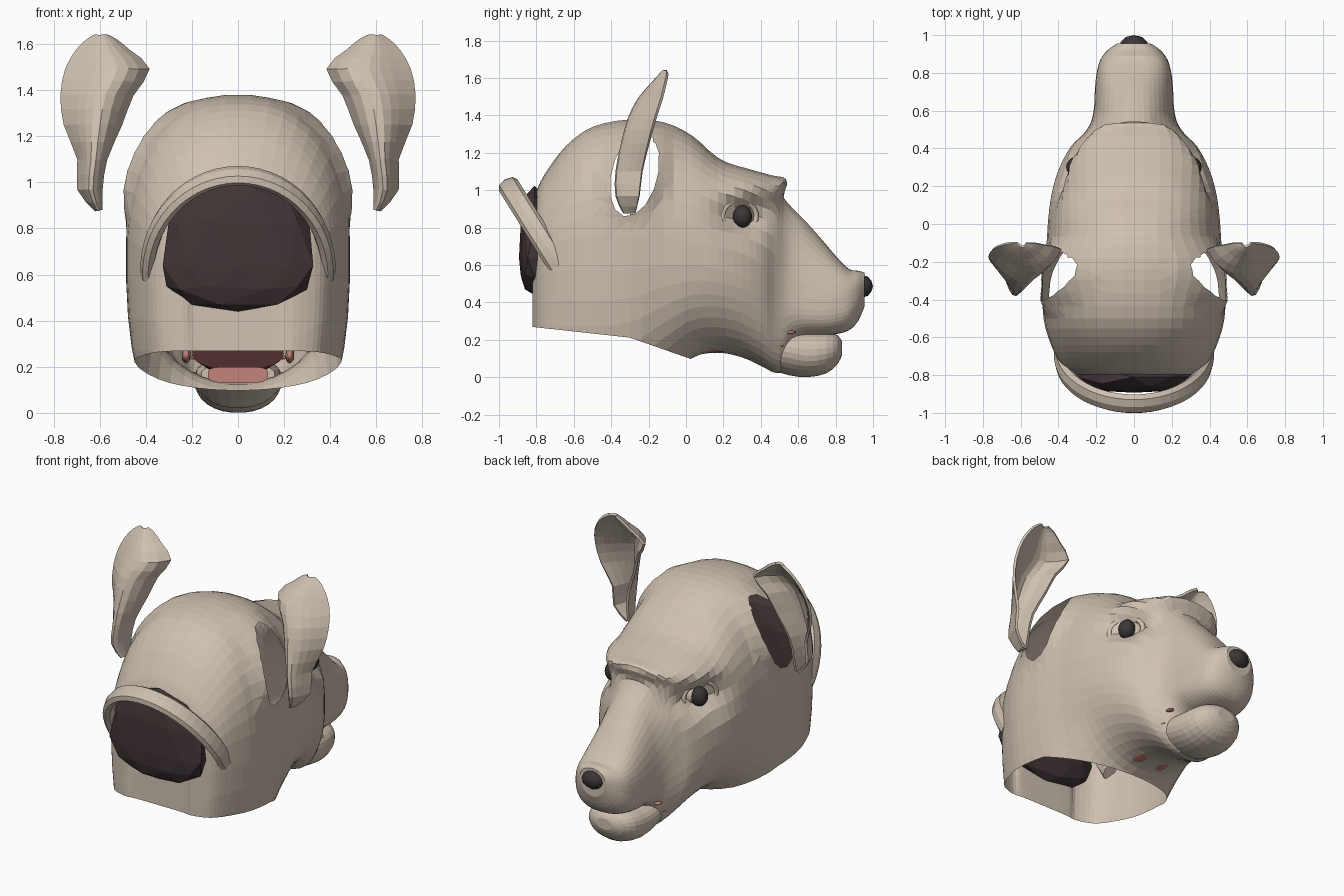
import bpy, bmesh, math
from mathutils import Vector

cube = bpy.data.objects.get("Cube")
if cube:
    bpy.data.objects.remove(cube)


def material(name, rgb):
    m = bpy.data.materials.new(name)
    m.use_nodes = True
    m.diffuse_color = (*rgb, 1)
    bsdf = next(n for n in m.node_tree.nodes if n.type == 'BSDF_PRINCIPLED')
    bsdf.inputs["Base Color"].default_value = (*rgb, 1)
    bsdf.inputs["Roughness"].default_value = 0.8
    return m


SKIN = material("beige skin", (0.62, 0.53, 0.435))
DARK = material("dark brown", (0.055, 0.036, 0.037))
BLACK = material("eye and nose black", (0.045, 0.036, 0.036))
RED = material("dark red mouth", (0.085, 0.03, 0.028))
PINK = material("tongue pink", (0.55, 0.23, 0.20))


def finish(name, bm, mat, smooth=False):
    me = bpy.data.meshes.new(name)
    bmesh.ops.recalc_face_normals(bm, faces=bm.faces[:])
    for f in bm.faces:
        f.smooth = smooth
    bm.to_mesh(me)
    bm.free()
    me.materials.append(mat)
    ob = bpy.data.objects.new(name, me)
    bpy.context.scene.collection.objects.link(ob)
    return ob


def loft(rings, closed=True, caps=(True, True)):
    """Skin a list of point rings with quads."""
    bm = bmesh.new()
    rows = [[bm.verts.new(p) for p in r] for r in rings]
    n = len(rows[0])
    for a, b in zip(rows, rows[1:]):
        for i in range(n if closed else n - 1):
            j = (i + 1) % n
            bm.faces.new((a[i], a[j], b[j], b[i]))
    for row, cap in zip((rows[0], rows[-1]), caps):
        if cap:
            bm.faces.new(row)
    return bm


def spline(rows, steps):
    """Catmull-Rom interpolation of equal-length rows."""
    out = []
    for i in range(len(rows) - 1):
        p0, p1 = rows[max(i - 1, 0)], rows[i]
        p2, p3 = rows[i + 1], rows[min(i + 2, len(rows) - 1)]
        for k in range(steps):
            t = k / steps
            out.append([b + t * ((c - a) + t * ((2*a - 5*b + 4*c - d)
                        + t * (3*b - a - 3*c + d))) / 2
                        for a, b, c, d in zip(p0, p1, p2, p3)])
    return out + [rows[-1]]


def section(y, bottom, top, width, mid, n_top, n_bot, count=44):
    """Superelliptic cross-section standing at depth y."""
    pts = []
    for i in range(count):
        a = math.tau * (i + 0.5) / count
        c, s = math.cos(a), math.sin(a)
        n = n_top if s > 0 else n_bot
        h = top - mid if s > 0 else mid - bottom
        pts.append((math.copysign(abs(c) ** (2 / n), c) * width, y,
                    mid + h * math.copysign(abs(s) ** (2 / n), s)))
    return pts


def clamp(t):
    return max(0, min(1, t))


def bisect(bm, faces, spot, normal):
    geom = set(faces) | {e for f in faces for e in f.edges} | {v for f in faces for v in f.verts}
    bmesh.ops.bisect_plane(bm, geom=list(geom), plane_co=spot, plane_no=normal)


def ball(name, loc, size, mat, subdiv=3, smooth=True):
    bm = bmesh.new()
    bmesh.ops.create_icosphere(bm, subdivisions=subdiv, radius=1)
    for v in bm.verts:
        v.co = Vector(loc) + Vector(a * b for a, b in zip(v.co, size))
    return finish(name, bm, mat, smooth)


# Head shell: depth, bottom, top, half width, widest height, roundness
STATIONS = [
    (-.805, .46, .88, .2, .64, 2.2, 3.5), (-.82, -.3, .92, .24, .66, 2.2, 3),
    (-.79, -.3, 1.02, .335, .67, 2.2, 2.6), (-.74, -.3, 1.11, .39, .67, 2.2, 2.4),
    (-.64, -.3, 1.24, .44, .68, 2.3, 2.4), (-.5, -.3, 1.34, .48, .68, 2.4, 2.4),
    (-.3, -.25, 1.38, .485, .68, 2.4, 2.4), (-.12, -.05, 1.365, .465, .67, 2.4, 2.3),
    (.03, .1, 1.295, .455, .65, 2.4, 2.2), (.17, .13, 1.175, .435, .62, 2.6, 2.1),
    (.3, .105, 1.12, .395, .58, 2.8, 2.1), (.41, .055, 1.08, .335, .52, 2.8, 2.2),
    (.47, .025, 1.06, .275, .47, 2.8, 2.4), (.52, .035, .965, .238, .43, 2.4, 2.5),
    (.57, .16, .905, .22, .4, 2.2, 2.4), (.63, .21, .845, .211, .385, 2.2, 2.5),
    (.72, .22, .745, .207, .38, 2.2, 2.7), (.8, .23, .65, .198, .39, 2.4, 2.8),
    (.87, .25, .58, .178, .41, 2.7, 2.6), (.92, .3, .57, .14, .44, 2.6, 2.2),
    (.955, .38, .56, .09, .48, 2.3, 2)]
bm = loft([section(*s) for s in spline(STATIONS, 3)], caps=(False, True))

# Neck opening, steeper toward the throat
for back, slope in ((True, -.11), (False, -.35)):
    part = [f for f in bm.faces if (f.calc_center_median().y < -.3) == back]
    bisect(bm, part, (0, -.3, .212), (0, slope, -1))
below = []
for f in bm.faces:
    c = f.calc_center_median()
    if c.z < .212 + (c.y + .3) * (-.11 if c.y < -.3 else -.35):
        below.append(f)
bmesh.ops.delete(bm, geom=below, context='FACES')


def ear_coords(p):
    """Position in the tilted oval of the ear opening."""
    y, z = p.y + .275, p.z - 1.085
    return (y * .97 - z * .25) / .12, (y * .25 + z * .97) / .225


def ear_faces(limit):
    return [f for f in bm.faces if abs(f.calc_center_median().x) > .15
            and math.hypot(*ear_coords(f.calc_center_median())) < limit]


# Ear openings cut along a polygon
SIDES = 14
for i in range(SIDES):
    a = math.tau * i / SIDES
    p, q = math.cos(a), math.sin(a)
    normal = Vector((0, .97 * p / .12 + .25 * q / .225, -.25 * p / .12 + .97 * q / .225))
    spot = (0, -.275 + .97 * p * .12 + .25 * q * .225, 1.085 - .25 * p * .12 + .97 * q * .225)
    bisect(bm, ear_faces(1.4), spot, normal.normalized())
bmesh.ops.delete(bm, geom=ear_faces(1), context='FACES')
bmesh.ops.triangulate(bm, faces=[f for f in bm.faces if 4 < len(f.verts) < 30])

# Flared ear rims, overhanging brow and dented eye sockets
for v in bm.verts:
    x, y, z = v.co
    side = math.copysign(1, x)
    r = math.hypot(*ear_coords(v.co))
    if abs(x) > .15:
        v.co.x += side * .045 * clamp((1.7 - r) / .7) * clamp((z - .8) / .2)
    socket = ((y - .32) / .14) ** 2 + ((z - .865) / .09) ** 2
    ridge = ((y - .36) / .17) ** 2 + ((z - 1.0) / .085) ** 2
    if abs(x) > .1:
        v.co.x += side * (.05 * math.exp(-ridge) - .11 * math.exp(-socket))
    if y < .53:
        v.co.y += .065 * clamp((z - .965) / .08) * clamp((y - .25) / .2)
finish("head", bm, SKIN)

# Lower jaw
JAW = [(.4, .1, .22, .16, .17, 2, 2), (.47, .04, .24, .18, .16, 2, 2),
       (.55, .01, .25, .19, .15, 2.2, 2), (.65, 0, .245, .185, .13, 2.4, 2.1),
       (.75, .02, .24, .165, .14, 2.4, 2.1), (.81, .07, .225, .12, .15, 2.2, 2),
       (.835, .12, .19, .06, .155, 2, 2)]
finish("lower_jaw", loft([section(*s, count=28) for s in spline(JAW, 2)]), SKIN)

# Mouth lining, tongue, gums and lip corners
LINING = [(.08, .185, .3, .2, .26, 2.2, 2.2), (.45, .17, .28, .15, .24, 3, 3)]
TONGUE = [(.05, .13, .2, .13, .17, 4, 4), (.5, .14, .2, .1, .17, 4, 4)]
finish("mouth_lining", loft([section(*s, count=20) for s in LINING]), RED)
finish("tongue", loft([section(*s, count=20) for s in TONGUE]), PINK)
for side, label in ((1, "left"), (-1, "right")):
    ball(label + "_gum", (side * .225, .22, .25), (.02, .12, .035), PINK, 2)
    ball(label + "_lip_corner", (side * .195, .56, .24), (.02, .03, .008), PINK, 2)
    ball(label + "_lip_crease", (side * .195, .485, .17), (.02, .04, .008), PINK, 2)

# Ears: height, outer edge, inner edge, depth of the edges, cupping
EAR = [(.88, .615, .595, -.27, .06), (.97, .69, .595, -.25, .12),
       (1.1, .69, .575, -.235, .135), (1.25, .75, .51, -.2, .14),
       (1.38, .765, .46, -.165, .14), (1.49, .745, .39, -.13, .12),
       (1.57, .70, .475, -.11, .07), (1.615, .655, .53, -.10, .04),
       (1.635, .62, .57, -.10, .02)]
for side, label in ((1, "left"), (-1, "right")):
    rows = []
    for z, outer, inner, y, cup in spline(EAR, 2):
        rows.append([(side * (outer + (inner - outer) * u / 8),
                      y - cup * math.sin(math.pi * (u / 8) ** 1.35) ** .8, z)
                     for u in range(8)] + [(side * inner, y, z)])
    ear = finish(label + "_ear", loft(rows, False, (False, False)), SKIN)
    mod = ear.modifiers.new("thickness", 'SOLIDIFY')
    mod.thickness, mod.offset = .016, 0

# Eyes with lids
for side, label in ((1, "left"), (-1, "right")):
    ball(label + "_eye_white", (side * .245, .275, .86), (.07, .09, .07), SKIN)
    ball(label + "_eyeball", (side * .307, .302, .86), (.052, .052, .06), BLACK)
    out = Vector((side * .85, .5, 0)).normalized()
    along = Vector((-out.y, out.x, 0))
    rings = []
    for i in range(25):
        a = math.tau * i / 24
        radial = along * math.cos(a) + Vector((0, 0, math.sin(a)))
        centre = (Vector((side * .3, .285, .86)) + along * .105 * math.cos(a)
                  + Vector((0, 0, .085 * math.sin(a))))
        rings.append([centre + .016 * (radial * math.cos(k * math.pi / 3)
                      + out * math.sin(k * math.pi / 3)) for k in range(6)])
    finish(label + "_eyelid", loft(rings, caps=(False, False)), SKIN, True)

# Nose
ball("nose", (0, .945, .487), (.075, .055, .06), BLACK, 2)
ball("nose_base", (0, .92, .41), (.045, .035, .06), SKIN, 2)

# Tilted hoop arching over the back of the head
up, out = Vector((0, -.53, .85)), Vector((0, .85, .53))
rings = []
for i in range(29):
    a = math.radians(-4 + 188 * i / 28)
    radial = Vector((math.cos(a), 0, 0)) + up * math.sin(a)
    centre = Vector((.39 * math.cos(a), -.70, .625)) + up * (.475 * math.sin(a))
    rings.append([centre + radial * .034 * math.cos(k * math.pi / 4)
                  + out * .058 * math.sin(k * math.pi / 4) for k in range(8)])
finish("back_hoop", loft(rings), SKIN)

# Faceted dark plug filling the rear opening
bm = bmesh.new()
bmesh.ops.create_icosphere(bm, subdivisions=2, radius=1)
for v in bm.verts:
    x, y, z = v.co
    v.co = (math.copysign(abs(x) ** .8, x) * .34,
            -.81 + math.copysign(abs(y) ** .7, y) * .083,
            .64 + z * (.385 if z > 0 else .2))
finish("rear_plug", bm, DARK)
